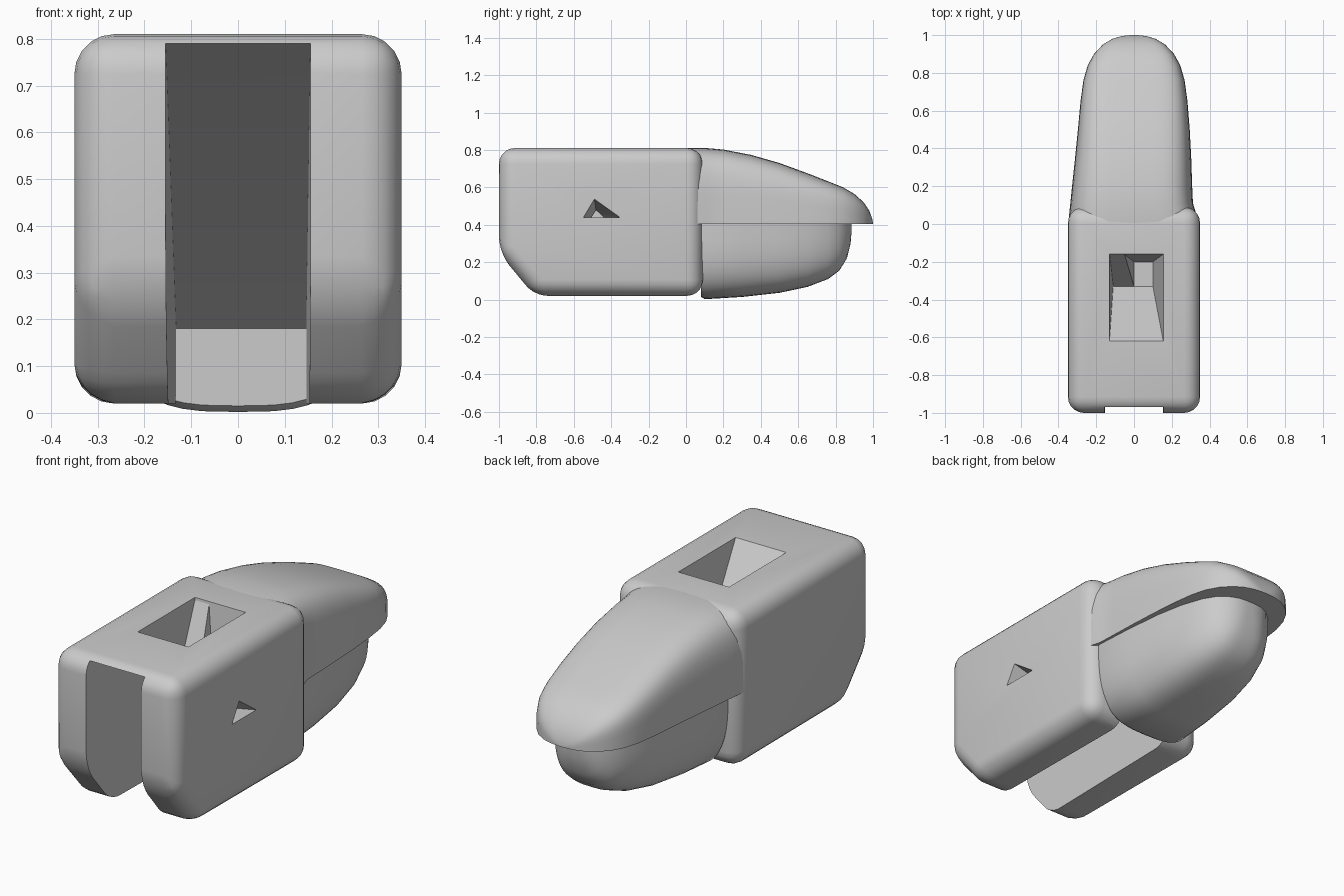
import bpy
import bmesh
import math

default_cube = bpy.data.objects.get("Cube")
if default_cube:
    bpy.data.objects.remove(default_cube, do_unlink=True)

# Single plain material
grey = bpy.data.materials.new("plain_grey")
grey.use_nodes = True
colour = (0.6, 0.6, 0.6, 1)
grey.diffuse_color = colour
grey.node_tree.nodes["Principled BSDF"].inputs["Base Color"].default_value = colour


def make_object(name, bm):
    """Turn a bmesh into a linked object with outward normals."""
    bmesh.ops.recalc_face_normals(bm, faces=bm.faces)
    mesh = bpy.data.meshes.new(name)
    bm.to_mesh(mesh)
    bm.free()
    mesh.materials.append(grey)
    obj = bpy.data.objects.new(name, mesh)
    bpy.context.collection.objects.link(obj)
    return obj


def activate(obj):
    bpy.ops.object.select_all(action="DESELECT")
    obj.select_set(True)
    bpy.context.view_layer.objects.active = obj


def smooth(obj, degrees=35):
    activate(obj)
    bpy.ops.object.shade_smooth_by_angle(angle=math.radians(degrees))


def hull(name, points):
    """Convex solid around a few points."""
    bm = bmesh.new()
    verts = [bm.verts.new(p) for p in points]
    result = bmesh.ops.convex_hull(bm, input=verts)
    loose = [v for v in result["geom_interior"] if isinstance(v, bmesh.types.BMVert)]
    bmesh.ops.delete(bm, geom=loose, context="VERTS")
    return make_object(name, bm)


def prism(name, profile, x_min, x_max):
    """Side profile of (y, z) points extruded along x."""
    return hull(name, [(x, y, z) for x in (x_min, x_max) for y, z in profile])


def cut(target, cutter):
    cutter.hide_render = True
    activate(target)
    mod = target.modifiers.new("cut", "BOOLEAN")
    mod.object = cutter
    mod.operation = "DIFFERENCE"
    mod.solver = "EXACT"
    bpy.ops.object.modifier_apply(modifier=mod.name)
    bpy.data.objects.remove(cutter, do_unlink=True)


def loft(name, sections, base, power, steps=28):
    """Join half superellipse sections (y, right width, left width, peak z)."""
    bm = bmesh.new()
    rings = []
    for y, right, left, peak in sections:
        ring = []
        for i in range(steps + 1):
            angle = math.pi * i / steps
            c, s = math.cos(angle), max(math.sin(angle), 0)
            width = left if c > 0 else right
            x = math.copysign(abs(c) ** (2 / power), c) * width
            ring.append(bm.verts.new((x, y, base + (peak - base) * s ** (2 / power))))
        rings.append(ring)
    count = steps + 1
    for a, b in zip(rings, rings[1:]):
        for i in range(count):
            j = (i + 1) % count
            bm.faces.new((a[i], a[j], b[j], b[i]))
    bm.faces.new(rings[0])
    bm.faces.new(rings[-1])
    return make_object(name, bm)


# Main body: rounded block with a chamfered lower front corner
body = prism("body", [(-1, 0.25), (-0.81, 0.02), (0.09, 0.02), (0.09, 0.81), (-1, 0.81)], -0.35, 0.35)
bm = bmesh.new()
bm.from_mesh(body.data)
bmesh.ops.dissolve_limit(bm, angle_limit=0.02, verts=bm.verts, edges=bm.edges)
bm.to_mesh(body.data)
bm.free()
activate(body)
bevel = body.modifiers.new("rounding", "BEVEL")
bevel.width = 0.085
bevel.segments = 5
bevel.limit_method = "ANGLE"
bpy.ops.object.modifier_apply(modifier=bevel.name)

# Front slot: open below, with a ceiling that falls towards the back
slot_profile = [(-1.1, -0.1), (-1.1, 0.79), (-0.95, 0.79), (0.2, 0.11), (0.2, -0.1)]
slot_points = []
for y, z in slot_profile:
    back = y > 0
    slot_points += [(-0.13 if back else -0.155, y, z), (0.145 if back else 0.155, y, z)]
cut(body, hull("slot_cutter", slot_points))

# Top opening: ramp down to a small floor, with tapering walls
rim, floor = 0.81, 0.46
lift = 0.02
opening = [(x, y, z) for x in (-0.13, 0.155) for y, z in ((-0.62, rim), (-0.16, rim), (-0.635, rim + lift), (-0.16, rim + lift))]
opening += [(x, y, floor) for x in (-0.11, 0.1) for y in (-0.33, -0.2)]
cut(body, hull("opening_cutter", opening))

# Small triangular hole in the left side, narrowing inward
side_hole = [(0.36, -0.55, 0.44), (0.36, -0.35, 0.44), (0.36, -0.49, 0.54)]
side_hole += [(0.13, -0.5, 0.44), (0.13, -0.45, 0.44), (0.13, -0.48, 0.47)]
cut(body, hull("side_hole_cutter", side_hole))
smooth(body)

# Wedge in the back right corner of the top opening
wedge = hull("opening_wedge", [
    (-0.13, -0.16, 0.8), (-0.05, -0.16, 0.8), (-0.13, -0.14, 0.7), (-0.05, -0.14, 0.7),
    (-0.11, -0.33, floor), (0, -0.33, floor), (-0.11, -0.16, floor), (0, -0.18, floor)])

# Upper head: sloping shell with a rounded nose
head = loft("upper_head", [
    (-0.02, 0.346, 0.346, 0.808),
    (0, 0.349, 0.346, 0.81),
    (0.11, 0.337, 0.312, 0.81),
    (0.2, 0.328, 0.308, 0.802),
    (0.35, 0.312, 0.303, 0.773),
    (0.5, 0.297, 0.295, 0.73),
    (0.65, 0.283, 0.283, 0.675),
    (0.76, 0.268, 0.268, 0.632),
    (0.84, 0.245, 0.245, 0.6),
    (0.9, 0.212, 0.212, 0.565),
    (0.95, 0.165, 0.165, 0.52),
    (0.98, 0.115, 0.115, 0.475),
    (0.995, 0.065, 0.065, 0.435),
    (1, 0.02, 0.02, 0.41)], 0.405, 4.5)
smooth(head, 50)

# Lower jaw: narrower, curving up to the nose
jaw_sections = [
    (0.08, 0.295, 0.015), (0.1, 0.3, 0.002), (0.3, 0.288, 0.014), (0.5, 0.268, 0.036), (0.65, 0.24, 0.068),
    (0.76, 0.202, 0.11), (0.82, 0.165, 0.155), (0.86, 0.118, 0.22), (0.88, 0.07, 0.3), (0.885, 0.03, 0.36)]
jaw = loft("lower_jaw", [(y, w, w, z) for y, w, z in jaw_sections], 0.42, 3.2)
smooth(jaw, 50)
